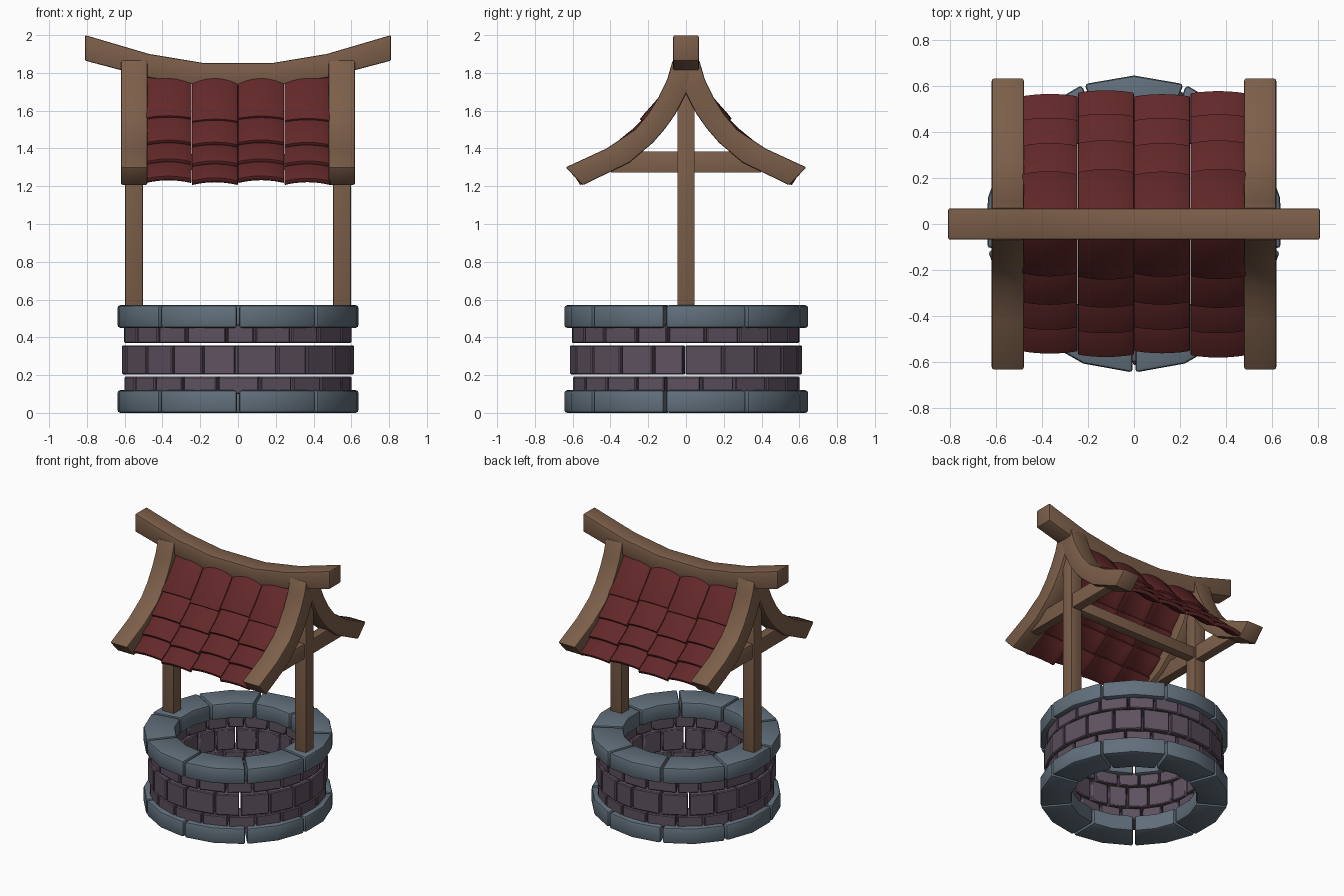
import bpy, bmesh, math, random
from mathutils import Vector

if "Cube" in bpy.data.objects:
    bpy.data.objects.remove(bpy.data.objects["Cube"])

random.seed(4)


def material(name, rgb):
    m = bpy.data.materials.new(name)
    m.diffuse_color = (*rgb, 1)
    m.use_nodes = True
    m.node_tree.nodes["Principled BSDF"].inputs["Base Color"].default_value = m.diffuse_color
    return m


STONE = material("blue_grey_stone", (0.120, 0.160, 0.200))
BRICK = material("purple_brick", (0.112, 0.083, 0.115))
WOOD = material("brown_wood", (0.200, 0.112, 0.067))
TILE = material("dark_red_tile", (0.125, 0.021, 0.022))


def build(name, mat, parts, bevel=0.008, segments=2):
    """Each part is a list of matching cross-sections, lofted and capped."""
    bm = bmesh.new()
    for sections in parts:
        rings = [[bm.verts.new(p) for p in s] for s in sections]
        n = len(rings[0])
        for a, b in zip(rings, rings[1:]):
            for i in range(n):
                j = (i + 1) % n
                bm.faces.new((a[i], a[j], b[j], b[i]))
        bm.faces.new(rings[0])
        bm.faces.new(rings[-1][::-1])
    bmesh.ops.recalc_face_normals(bm, faces=bm.faces[:])
    sharp = [e for e in bm.edges if e.calc_face_angle(0) > math.radians(40)]
    bmesh.ops.bevel(bm, geom=sharp, offset=bevel, segments=segments,
                    profile=0.5, affect='EDGES', clamp_overlap=True)
    me = bpy.data.meshes.new(name)
    bm.to_mesh(me)
    bm.free()
    me.materials.append(mat)
    ob = bpy.data.objects.new(name, me)
    bpy.context.collection.objects.link(ob)
    bpy.ops.object.select_all(action='DESELECT')
    ob.select_set(True)
    bpy.context.view_layer.objects.active = ob
    bpy.ops.object.shade_smooth_by_angle(angle=math.radians(35))
    return ob


def wedge(r0, r1, a0, a1, z0, z1, segs, gap):
    """Stone of a ring between two angles, with half the gap off each side."""
    sections = []
    for i in range(segs + 1):
        t = i / segs
        a = a0 + (a1 - a0) * t
        s = gap / 2 * (1 - 2 * t)          # tangential shift, parallel joints
        c, d = math.cos(a), math.sin(a)
        sections.append([(r * c - s * d, r * d + s * c, z)
                         for r, z in ((r0, z0), (r1, z0), (r1, z1), (r0, z1))])
    return sections


def box(x0, x1, y0, y1, z0, z1):
    return [[(x, y0, z0), (x, y1, z0), (x, y1, z1), (x, y0, z1)] for x in (x0, x1)]


# Stone rings: nine stones each, with a joint at the front
for name, z0, z1 in (("base_ring", 0, 0.12), ("rim_ring", 0.45, 0.57)):
    step = math.tau / 9
    build(name, STONE,
          [wedge(0.43, 0.647, -math.pi / 2 + k * step, -math.pi / 2 + (k + 1) * step,
                 z0, z1, 2, 0.012) for k in range(9)], bevel=0.015)

# Brick courses with uneven joints
for name, r, z0, z1, shift in (("lower_bricks", 0.607, 0.10, 0.192, 0.5),
                               ("middle_bricks", 0.615, 0.203, 0.358, 0.0),
                               ("upper_bricks", 0.607, 0.37, 0.47, 0.55)):
    n = 20
    cuts = [(k + shift + random.uniform(-0.13, 0.13)) * math.tau / n for k in range(n)]
    cuts.append(cuts[0] + math.tau)
    build(name, BRICK, [wedge(0.46, r, a, b, z0, z1, 1, 0.012)
                        for a, b in zip(cuts, cuts[1:])], bevel=0.006, segments=1)

# Posts, tie beams and the long beam between the posts
for side, sx in (("left", -1), ("right", 1)):
    x = 0.55 * sx
    build(side + "_post", WOOD, [box(x - 0.047, x + 0.047, -0.046, 0.046, 0.46, 1.75)], 0.005)
    tie = [[(x + dx, y * w, z) for w, z in ((0.40, 1.272), (0.33, 1.385))
            for y in ((-1, 1) if z < 1.3 else (1, -1))] for dx in (-0.035, 0.035)]
    build(side + "_tie_beam", WOOD, [tie], 0.005)
build("long_beam", WOOD, [box(-0.52, 0.52, -0.035, 0.035, 1.285, 1.37)], 0.005)

# Curved rafters: pairs of (outer y, z, inner y, z) down the slope
RAFTER = [(0.07, 1.868, -0.03, 1.80), (0.10, 1.765, 0.0, 1.69), (0.145, 1.672, 0.055, 1.583),
          (0.20, 1.583, 0.11, 1.505), (0.27, 1.50, 0.175, 1.43), (0.42, 1.40, 0.30, 1.325),
          (0.637, 1.30, 0.547, 1.205)]
for side, sx in (("left", -1), ("right", 1)):
    for end, sy in (("front", -1), ("back", 1)):
        build(f"{side}_{end}_rafter", WOOD,
              [[[(sx * 0.48, sy * a, b), (sx * 0.62, sy * a, b),
                 (sx * 0.62, sy * c, d), (sx * 0.48, sy * c, d)]
                for a, b, c, d in RAFTER]])

# Sagging ridge beam
RIDGE = [(0.81, 2.0, 1.865), (0.47, 1.90, 1.775), (0.18, 1.852, 1.73)]
ridge = RIDGE + [(-x, t, b) for x, t, b in reversed(RIDGE)]
build("ridge_beam", WOOD,
      [[[(x, -0.068, t), (x, 0.068, t), (x, 0.068, b), (x, -0.068, b)] for x, t, b in ridge]])

# Overlapping bowed tiles: (upper y, z, lower y, z) of each row's top surface
ROWS = [(0.035, 1.785, 0.222, 1.555), (0.185, 1.575, 0.347, 1.427),
        (0.305, 1.435, 0.46, 1.325), (0.42, 1.33, 0.563, 1.235)]


def tile(x0, x1, row, sy, extra):
    top, low = Vector(row[:2]), Vector(row[2:])
    d = (low - top).normalized()
    low = low + d * extra
    n = Vector((-d.y, d.x))                # points up and outward
    mid = (top + low) / 2 - n * 0.006
    line = [top, mid, low, low - n * 0.028, mid - n * 0.028, top - n * 0.028]
    sections = []
    for i in range(7):
        u = i / 3 - 1
        bow = n * 0.018 * (1 - u * u)
        sections.append([(x0 + (x1 - x0) * i / 6, sy * (p + bow).x, (p + bow).y)
                         for p in line])
    return sections


for end, sy in (("front", -1), ("back", 1)):
    tiles = []
    for c in range(4):
        x0 = -0.49 + 0.245 * c
        for row in ROWS:
            extra = (0.012 if c % 2 else -0.008) + random.uniform(-0.003, 0.003)
            tiles.append(tile(x0 + 0.001, x0 + 0.244, row, sy, extra))
    build(end + "_roof_tiles", TILE, tiles, bevel=0.005)
